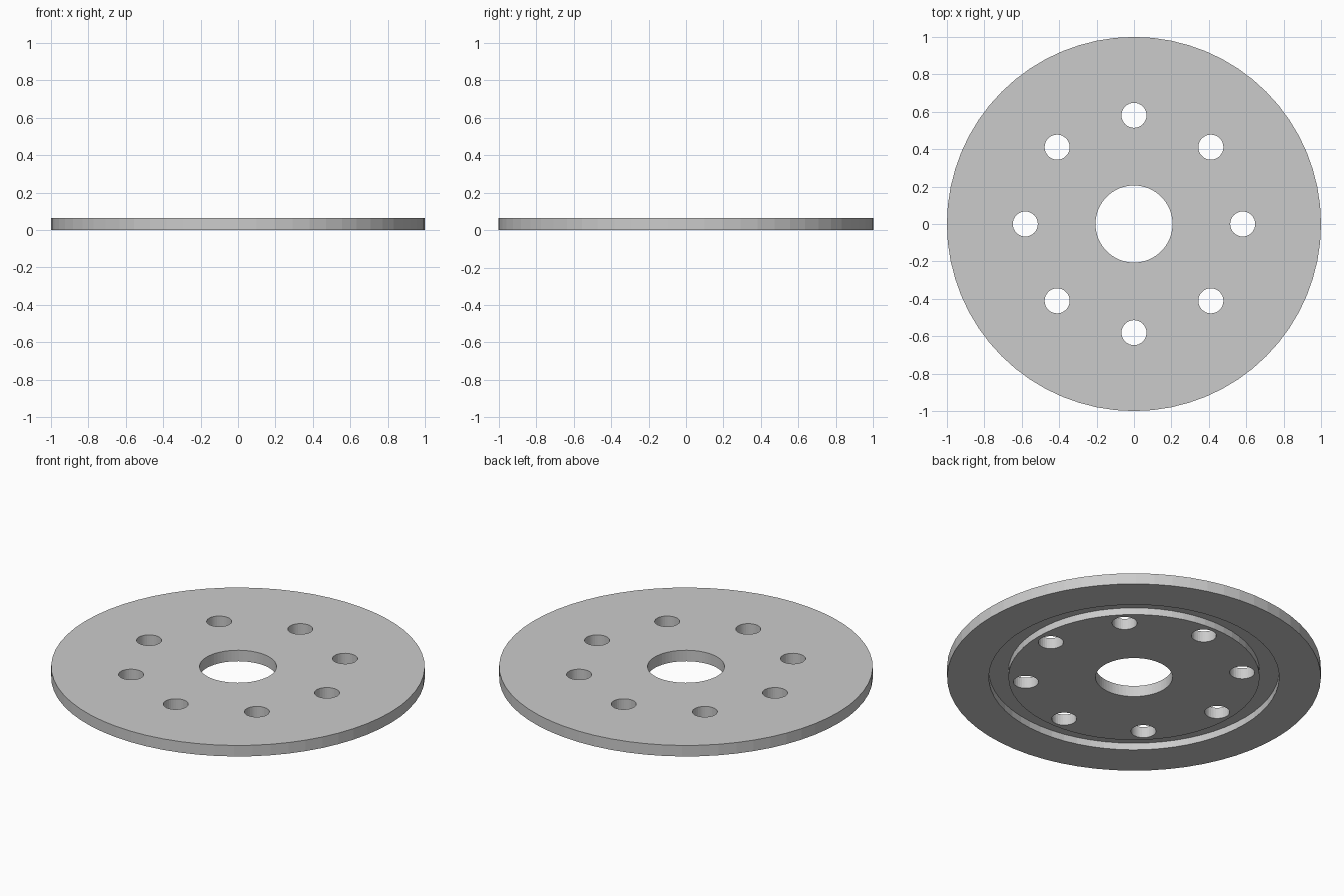
import bpy, bmesh
from math import cos, sin, tau
from mathutils import Matrix

if "Cube" in bpy.data.objects:
    bpy.data.objects.remove(bpy.data.objects["Cube"])

SEGS = 64
THICK = 0.065
BORE_R = 0.206
GROOVE_IN, GROOVE_OUT, GROOVE_DEPTH = 0.672, 0.777, 0.041
HOLE_R, HOLE_CIRCLE, HOLES = 0.067, 0.581, 8


def make_object(name, bm):
    bmesh.ops.recalc_face_normals(bm, faces=bm.faces)
    mesh = bpy.data.meshes.new(name)
    bm.to_mesh(mesh)
    bm.free()
    obj = bpy.data.objects.new(name, mesh)
    bpy.context.collection.objects.link(obj)
    return obj


def lathe(name, profile, segs):
    """Revolve a closed (radius, z) profile around the z axis."""
    bm = bmesh.new()
    rings = [[bm.verts.new((r * cos(tau * i / segs), r * sin(tau * i / segs), z))
              for r, z in profile] for i in range(segs)]
    n = len(profile)
    for i in range(segs):
        a, b = rings[i], rings[(i + 1) % segs]
        for j in range(n):
            k = (j + 1) % n
            bm.faces.new((a[j], b[j], b[k], a[k]))
    return make_object(name, bm)


# Disc with centre bore and a ring groove cut into the underside
disc = lathe("flange_disc", [
    (BORE_R, 0), (GROOVE_IN, 0), (GROOVE_IN, GROOVE_DEPTH),
    (GROOVE_OUT, GROOVE_DEPTH), (GROOVE_OUT, 0), (1, 0),
    (1, THICK), (BORE_R, THICK)], SEGS)

# Cutter for the ring of bolt holes
bm = bmesh.new()
for i in range(HOLES):
    a = tau * i / HOLES
    bmesh.ops.create_cone(
        bm, cap_ends=True, segments=32, radius1=HOLE_R, radius2=HOLE_R, depth=0.3,
        matrix=Matrix.Translation((HOLE_CIRCLE * cos(a), HOLE_CIRCLE * sin(a), THICK / 2)))
cutter = make_object("bolt_hole_cutter", bm)
cutter.hide_render = True

# Cut the holes, then drop the cutter
mod = disc.modifiers.new("bolt_holes", 'BOOLEAN')
mod.operation = 'DIFFERENCE'
mod.solver = 'EXACT'
mod.object = cutter
bpy.context.view_layer.objects.active = disc
disc.select_set(True)
bpy.ops.object.modifier_apply(modifier=mod.name)
bpy.data.objects.remove(cutter)
